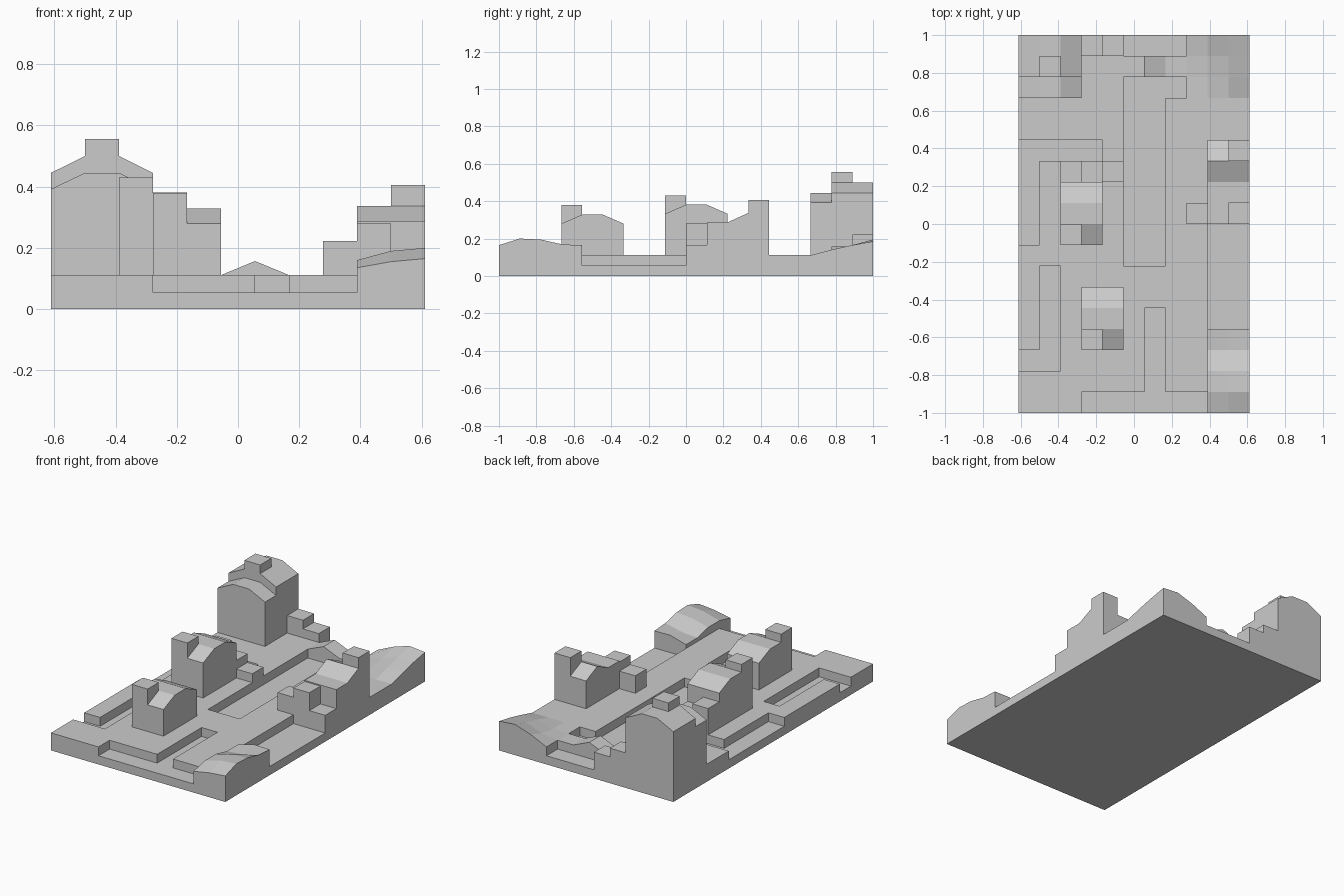
import bpy, bmesh

if "Cube" in bpy.data.objects:
    bpy.data.objects.remove(bpy.data.objects["Cube"])

U = 1 / 9            # tile size
NX, NY = 11, 18      # tiles across and along
cells = {}           # (i, j) -> (part name, four corner heights)


def fill(part, i0, i1, j0, j1, height):
    """Lay tiles over a rectangle; height is a number or a function of the corner."""
    h = height if callable(height) else (lambda i, j: height)
    for i in range(i0, i1):
        for j in range(j0, j1):
            corners = ((i, j), (i + 1, j), (i + 1, j + 1), (i, j + 1))
            cells[i, j] = (part, [h(*c) for c in corners])


def table(i0, j0, rows):
    return lambda i, j: rows[j - j0][i - i0]


def steps(part, j, items):
    for i, z in items:
        fill(part, i, i + 1, j, j + 1, z)


def build(part):
    """Tops, undersides and exposed walls of every tile of one part."""
    bm = bmesh.new()

    def face(pts):
        bm.faces.new([bm.verts.new(((x - NX / 2) * U, (y - NY / 2) * U, z)) for x, y, z in pts])

    for (i, j), (name, h) in cells.items():
        if name != part:
            continue
        c = [(i, j), (i + 1, j), (i + 1, j + 1), (i, j + 1)]
        face([(*c[k], h[k]) for k in range(4)])
        face([(*c[k], 0) for k in (3, 2, 1, 0)])
        for k, (di, dj) in enumerate(((0, -1), (1, 0), (0, 1), (-1, 0))):
            n = (k + 1) % 4
            other = cells.get((i + di, j + dj), ("", [0] * 4))[1]
            # matching corners of the neighbouring tile
            oa, ob = other[(3 - k if k % 2 == 0 else (0, 2)[k == 3])] if k % 2 == 0 else 0, 0
            look = dict(zip([(i + di, j + dj), (i + di + 1, j + dj),
                             (i + di + 1, j + dj + 1), (i + di, j + dj + 1)], other))
            oa, ob = look[c[k]], look[c[n]]
            a, b = min(oa, h[k]), min(ob, h[n])
            if h[k] - a > 1e-4 or h[n] - b > 1e-4:
                pts = [(*c[k], a), (*c[n], b)]
                if h[n] - b > 1e-4:
                    pts.append((*c[n], h[n]))
                if h[k] - a > 1e-4:
                    pts.append((*c[k], h[k]))
                face(pts)
    bmesh.ops.remove_doubles(bm, verts=bm.verts, dist=1e-5)
    bmesh.ops.dissolve_limit(bm, angle_limit=0.001, verts=bm.verts, edges=bm.edges)
    mesh = bpy.data.meshes.new(part)
    bm.to_mesh(mesh)
    bm.free()
    bpy.context.collection.objects.link(bpy.data.objects.new(part, mesh))


# ground slab
G, LOW = 0.111, 0.055
fill("ground", 0, NX, 0, NY, G)

# sunken channels, front and back water, side paths
for r in ((3, 9, 0, 1), (6, 7, 1, 5), (5, 7, 7, 16), (7, 8, 15, 16), (5, 8, 17, 18),
          (9, 11, 4, 9), (0, 1, 2, 3), (1, 2, 2, 7), (0, 1, 8, 13), (1, 4, 12, 13)):
    fill("ground", *r, LOW)

# arched bridge over the back channel
fill("bridge", 5, 7, 16, 17, lambda i, j: 0.157 if i == 6 else G)

# front and middle houses: hipped roof along y with one corner chimney
for part, i, j, eave, chimney in (("front_house", 3, 3, 0.28, 0.38),
                                  ("middle_house", 2, 8, 0.333, 0.43)):
    fill(part, i, i + 2, j, j + 3,
         lambda a, b, j=j, e=eave: e if b in (j, j + 3) else e + 0.048)
    fill(part, i, i + 1, j, j + 1, chimney)

# right house: flat porch roof, ridge roof and chimney
fill("right_house", 9, 11, 10, 11, 0.287)
fill("right_house", 9, 11, 11, 13, lambda i, j: 0.337 if j == 12 else 0.287)
fill("right_house", 10, 11, 12, 13, 0.405)

# back house: lower front wing, taller rear, chimney
fill("back_house", 0, 3, 15, 16, lambda i, j: 0.445 if i in (1, 2) else 0.392)
fill("back_house", 0, 3, 16, 18, lambda i, j: 0.5 if i in (1, 2) else 0.445)
fill("back_house", 1, 2, 16, 17, 0.555)

# stairs beside the houses
steps("middle_stairs", 11, ((2, 0.278), (3, 0.222), (4, 0.167)))
steps("back_stairs", 17, ((3, 0.222), (4, 0.167)))
steps("right_stairs", 9, ((8, 0.222), (9, 0.28), (10, 0.167)))

# rolling mounds in the right-hand corners
fill("front_mound", 9, 11, 0, 4, table(9, 0, (
    (0.135, 0.155, 0.165), (0.16, 0.19, 0.2), (0.16, 0.187, 0.195),
    (0.135, 0.145, 0.17), (0.135, 0.165, 0.163))))
fill("back_mound", 8, 11, 15, 18, table(8, 15, (
    (G, G, G, G), (G, G, 0.14, 0.14), (G, 0.125, 0.165, 0.165), (G, 0.16, 0.195, 0.185))))

for part in sorted({p for p, _ in cells.values()}):
    build(part)
